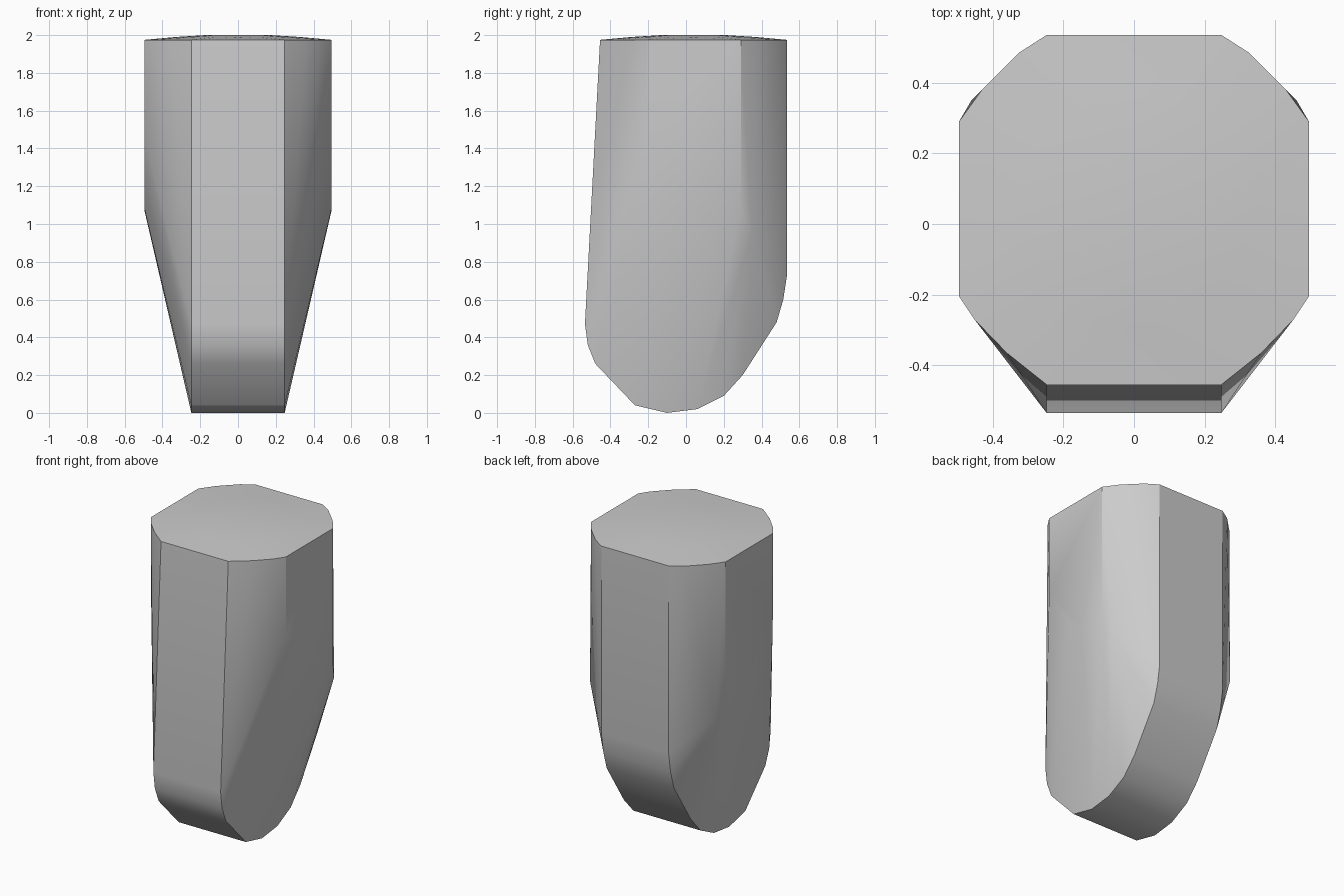
import bpy
import bmesh
import math

cube = bpy.data.objects.get("Cube")
if cube:
    bpy.data.objects.remove(cube, do_unlink=True)

grey = bpy.data.materials.new("plain grey")
grey.use_nodes = True
colour = (0.6, 0.6, 0.6, 1)
grey.diffuse_color = colour
grey.node_tree.nodes["Principled BSDF"].inputs["Base Color"].default_value = colour

HALF = 0.247    # half width of the central band
SIDE = 0.495    # half width of the whole block
RIM = 1.975     # height of the top edge

# Central band: side profile as (y, z)
profile = [(-0.455, RIM), (-0.535, 0.47), (-0.52, 0.36), (-0.48, 0.26),
           (-0.27, 0.04), (-0.1, 0), (0.06, 0.02), (0.2, 0.09), (0.3, 0.2),
           (0.48, 0.48), (0.515, 0.6), (0.535, 0.73), (0.535, RIM)]
points = [(HALF, y, z) for y, z in profile]

# Flat side panels: (y, z) outline
panel = [(-0.205, RIM), (-0.205, 1.45), (-0.03, 1.2), (0.1, 1.08),
         (0.29, 1.07), (0.29, RIM)]
points += [(SIDE, y, z) for y, z in panel]

# Rounded corners of the rim and the lower back shoulder
points += [(0.45, -0.272, RIM), (0.36, -0.365, RIM),
           (0.43, 0.38, RIM), (0.325, 0.485, RIM), (0.46, 0.35, 0.95)]

# Mirror everything to the other side
points += [(-x, y, z) for x, y, z in points]

# Shallow dome on the top
for radius, height in ((0.17, 2.0), (0.33, 1.99)):
    for i in range(16):
        a = math.tau * i / 16
        points.append((radius * math.cos(a), 0.04 + radius * math.sin(a), height))

# Wrap the points in one convex skin
bm = bmesh.new()
for p in points:
    bm.verts.new(p)
bmesh.ops.convex_hull(bm, input=bm.verts[:])
loose = [v for v in bm.verts if not v.link_faces]
bmesh.ops.delete(bm, geom=loose, context='VERTS')
bmesh.ops.dissolve_limit(bm, angle_limit=0.002, verts=bm.verts[:], edges=bm.edges[:])
bmesh.ops.recalc_face_normals(bm, faces=bm.faces[:])

mesh = bpy.data.meshes.new("rounded_block")
bm.to_mesh(mesh)
bm.free()
mesh.materials.append(grey)
block = bpy.data.objects.new("rounded_block", mesh)
bpy.context.collection.objects.link(block)

# Smooth shading with crisp edges
bpy.ops.object.select_all(action='DESELECT')
block.select_set(True)
bpy.context.view_layer.objects.active = block
bpy.ops.object.shade_smooth_by_angle(angle=math.radians(30))
